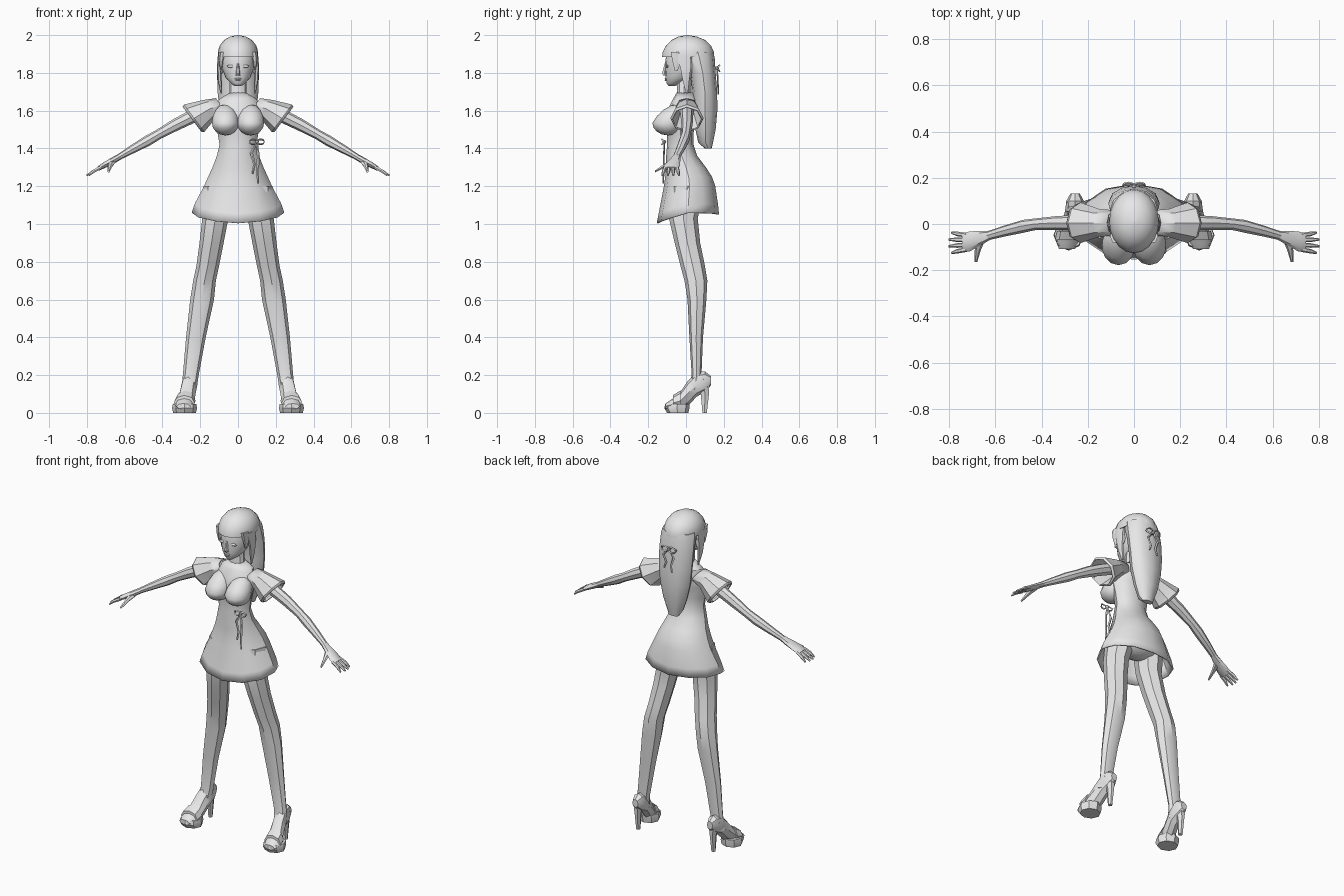
import bpy, bmesh, math
from mathutils import Vector, Matrix

cube = bpy.data.objects.get("Cube")
if cube:
    bpy.data.objects.remove(cube, do_unlink=True)

grey = bpy.data.materials.new("plain_grey")
grey.use_nodes = True
grey.diffuse_color = (0.8, 0.8, 0.8, 1)
grey.node_tree.nodes["Principled BSDF"].inputs["Base Color"].default_value = (0.8, 0.8, 0.8, 1)


def finish(name, bm, mirror=False, shell=0, angle=35):
    bmesh.ops.recalc_face_normals(bm, faces=bm.faces)
    mesh = bpy.data.meshes.new(name)
    bm.to_mesh(mesh)
    bm.free()
    mesh.materials.append(grey)
    mesh.shade_smooth()
    mesh.set_sharp_from_angle(angle=math.radians(angle))
    obj = bpy.data.objects.new(name, mesh)
    bpy.context.scene.collection.objects.link(obj)
    if shell:
        obj.modifiers.new("shell", 'SOLIDIFY').thickness = shell
    if mirror:
        obj.modifiers.new("mirror", 'MIRROR')
    return obj


# Cross-sections: centre plus two half-axis vectors
def level(z, half, front, back, x=0):
    return Vector((x, (front + back) / 2, z)), Vector((half, 0, 0)), Vector((0, (back - front) / 2, 0))


def upright(y, x, half, low, high):
    return Vector((x, y, (low + high) / 2)), Vector((half, 0, 0)), Vector((0, 0, (high - low) / 2))


def slanted(x, y, z, a, b):
    return Vector((x, y, z)), Vector((0, a, 0)), Vector((0.5 * b, 0, 0.87 * b))


def loft(name, rings, sides=8, mirror=False, caps=True, shell=0, angle=35, adjust=None):
    bm = bmesh.new()
    loops = []
    for i, (c, u, v) in enumerate(rings):
        loop = []
        for k in range(sides):
            t = math.tau * k / sides
            p = c + u * math.cos(t) + v * math.sin(t)
            if adjust:
                adjust(i, t, p)
            loop.append(bm.verts.new(p))
        loops.append(loop)
    for a, b in zip(loops, loops[1:]):
        for k in range(sides):
            n = (k + 1) % sides
            bm.faces.new((a[k], a[n], b[n], b[k]))
    if caps:
        bm.faces.new(loops[0])
        bm.faces.new(loops[-1])
    return finish(name, bm, mirror, shell, angle)


def ball(name, centre, size, mirror=False, shape=None, seg=14):
    bm = bmesh.new()
    bmesh.ops.create_uvsphere(bm, u_segments=seg, v_segments=8, radius=1)
    for v in bm.verts:
        v.co = Vector([a * b for a, b in zip(v.co, size)])
        if shape:
            shape(v.co)
        v.co += Vector(centre)
    return finish(name, bm, mirror, angle=60)


# Dress: flared skirt, narrow waist, fitted bodice
def hem_curve(i, t, p):
    if i < 2:
        p.z -= 0.045 * max(0, -math.sin(t)) - 0.01 * abs(math.cos(t))


loft("dress", [level(*r) for r in (
    (1.05, .245, -.155, .175), (1.1, .228, -.145, .17), (1.2, .18, -.117, .155),
    (1.25, .158, -.11, .138), (1.3, .135, -.105, .105), (1.36, .112, -.105, .06),
    (1.42, .098, -.1, .04), (1.48, .108, -.1, .04), (1.55, .125, -.11, .05),
    (1.61, .125, -.095, .062), (1.66, .1, -.07, .06), (1.695, .045, -.05, .035))],
    sides=12, caps=False, shell=.008, adjust=hem_curve)


def teardrop(p):
    if p.z > 0:
        p.z *= 1.5
        p.y += p.z * 0.5


ball("bust", (.067, -.095, 1.535), (.073, .083, .066), True, teardrop)

# Sleeves and arms
loft("sleeve", [(Vector(c), Vector((0, a, 0)), Vector((.6 * b, 0, .8 * b))) for c, a, b in (
    ((.09, .005, 1.63), .055, .045), ((.15, .005, 1.61), .06, .058),
    ((.232, .005, 1.56), .088, .09), ((.243, .005, 1.553), .082, .084))],
    mirror=True, caps=False, shell=.008)
loft("arm", [slanted(*r) for r in (
    (.12, .005, 1.625, .035, .035), (.25, .005, 1.565, .033, .035),
    (.33, .005, 1.525, .03, .032), (.42, 0, 1.475, .025, .026),
    (.48, -.01, 1.44, .028, .028), (.56, -.03, 1.395, .024, .022),
    (.63, -.05, 1.355, .02, .016))], mirror=True)
loft("palm", [slanted(*r) for r in (
    (.62, -.048, 1.36, .019, .016), (.66, -.06, 1.337, .03, .017),
    (.71, -.075, 1.31, .043, .015), (.74, -.08, 1.293, .04, .011))], mirror=True)
for i, finger in enumerate(("little", "ring", "middle", "index")):
    y = -.048 - .021 * i
    tip = -.038 - .029 * i
    reach = .79 + .012 * (i in (1, 2))
    loft(finger + "_finger", [slanted(.725, y, 1.3, .01, .01),
         slanted(.765, (y + tip) / 2, 1.279, .01, .01),
         slanted(reach, tip, 1.257, .005, .005)], sides=6, mirror=True)
loft("thumb", [upright(-.07, .665, .02, 1.315, 1.345), upright(-.115, .677, .013, 1.295, 1.32),
     upright(-.165, .685, .006, 1.272, 1.284)], sides=6, mirror=True)

# Legs and hips
ball("hips", (0, .02, 1.17), (.15, .1, .09))
loft("leg", [level(z, h, f, b, x) for z, x, h, f, b in (
    (1.2, .095, .088, -.085, .1), (1.03, .12, .069, -.09, .062), (.9, .14, .064, -.06, .075),
    (.78, .16, .06, -.03, .1), (.7, .177, .06, -.008, .113), (.6, .19, .063, .008, .108),
    (.4, .223, .052, .018, .09), (.2, .25, .042, .03, .082), (.12, .26, .04, .01, .08))], mirror=True)

# High-heeled shoes
loft("foot", [upright(*r) for r in (
    (.132, .255, .02, .145, .195), (.1, .255, .038, .11, .22), (.055, .257, .042, .085, .215),
    (.01, .267, .043, .035, .17), (-.04, .28, .048, .015, .095), (-.08, .287, .048, .015, .07),
    (-.108, .29, .035, .02, .05))], mirror=True)
loft("sole", [level(z, h, f, b, .283) for z, h, f, b in (
    (0, .06, -.1, .012), (.025, .066, -.115, .018), (.048, .062, -.11, .02))], mirror=True)
loft("heel", [level(z, h, f, b, .257) for z, h, f, b in (
    (.18, .035, .055, .13), (.1, .018, .075, .125), (0, .012, .085, .112))], sides=6, mirror=True)
loft("toe_strap", [upright(-.07, .285, .056, .01, .093), upright(-.03, .279, .054, .01, .118)], mirror=True)

# Neck, head and face
loft("neck", [level(*r) for r in (
    (1.64, .075, -.06, .045), (1.69, .046, -.05, .03), (1.78, .043, -.052, .03))], sides=10)
loft("head", [level(*r) for r in (
    (1.73, .016, -.092, -.06), (1.745, .038, -.102, -.03), (1.775, .066, -.108, .04),
    (1.82, .084, -.11, .08), (1.86, .091, -.11, .1), (1.92, .09, -.1, .1),
    (1.97, .06, -.06, .07))], sides=20, angle=70)
loft("nose", [level(1.787, .012, -.122, -.1), level(1.797, .011, -.129, -.1),
     level(1.85, .005, -.113, -.1)], sides=6)
ball("upper_lip", (0, -.105, 1.769), (.018, .009, .005))
ball("lower_lip", (0, -.104, 1.761), (.014, .009, .005))
ball("eye", (.037, -.1, 1.835), (.022, .007, .008), True)
ball("ear", (.088, .005, 1.825), (.012, .02, .032), True)

# Hair: crown, long back, side locks and fringe strands
loft("hair_crown", [level(*r) for r in (
    (1.885, .107, -.127, .15), (1.91, .107, -.123, .148), (1.945, .097, -.106, .132),
    (1.975, .073, -.075, .1), (1.992, .042, -.04, .058), (2, .004, .004, .012))],
    sides=20, angle=60)
loft("long_hair", [level(*r) for r in (
    (1.91, .102, -.02, .145), (1.88, .107, -.01, .152), (1.8, .111, .02, .157),
    (1.7, .108, .035, .165), (1.6, .098, .036, .166), (1.5, .075, .05, .157),
    (1.43, .05, .065, .143), (1.4, .034, .1, .136))], sides=12)
loft("side_lock", [level(z, h, f, b, x) for z, x, h, f, b in (
    (1.9, .093, .013, -.06, .03), (1.83, .1, .012, -.035, .03),
    (1.76, .097, .011, -.02, .02), (1.69, .088, .004, .0, .01))], sides=6, mirror=True)
loft("fringe_lock", [level(z, h, f, b, x) for z, x, h, f, b in (
    (1.91, .082, .022, -.085, -.02), (1.86, .09, .012, -.075, -.02),
    (1.81, .09, .003, -.06, -.045))], sides=6, mirror=True)


# Ribbon bows with two loops, a knot and two hanging tails
def bow(name, centre, size, facing, tails):
    c = Vector(centre)
    bm = bmesh.new()
    for s in (-1, 1):
        profile = []
        for k in range(12):
            t = math.tau * k / 12
            mid = Vector((s * size * (.5 + .5 * math.cos(t)), 0, size * .32 * math.sin(t)))
            mid += Vector((0, facing * .012 * abs(math.sin(t)), 0))
            profile.append([bm.verts.new(c + mid + Vector((0, dy, dz)))
                            for dy, dz in ((-.006, 0), (0, .005), (.006, 0), (0, -.005))])
        for k in range(12):
            a, b = profile[k], profile[(k + 1) % 12]
            for j in range(4):
                bm.faces.new((a[j], a[(j + 1) % 4], b[(j + 1) % 4], b[j]))
    bmesh.ops.create_uvsphere(bm, u_segments=8, v_segments=6, radius=.011,
                              matrix=Matrix.Translation(c))
    finish(name, bm)
    for side, (dx, dy, drop) in zip(("left", "right"), tails):
        loft(name + "_tail_" + side, [
            level(c.z - drop * f, w, c.y + dy * f - .004, c.y + dy * f + .004, c.x + dx * g)
            for f, g, w in ((0, 0, .005), (.35, 1.3, .008), (.7, .6, .007), (1, 1, .005))], sides=4)


bow("waist_bow", (.1, -.115, 1.435), .04, -1, ((.006, -.005, .22), (-.022, -.005, .17)))
bow("hair_bow", (0, .165, 1.825), .05, 1, ((.03, .006, .12), (-.025, .006, .14)))
